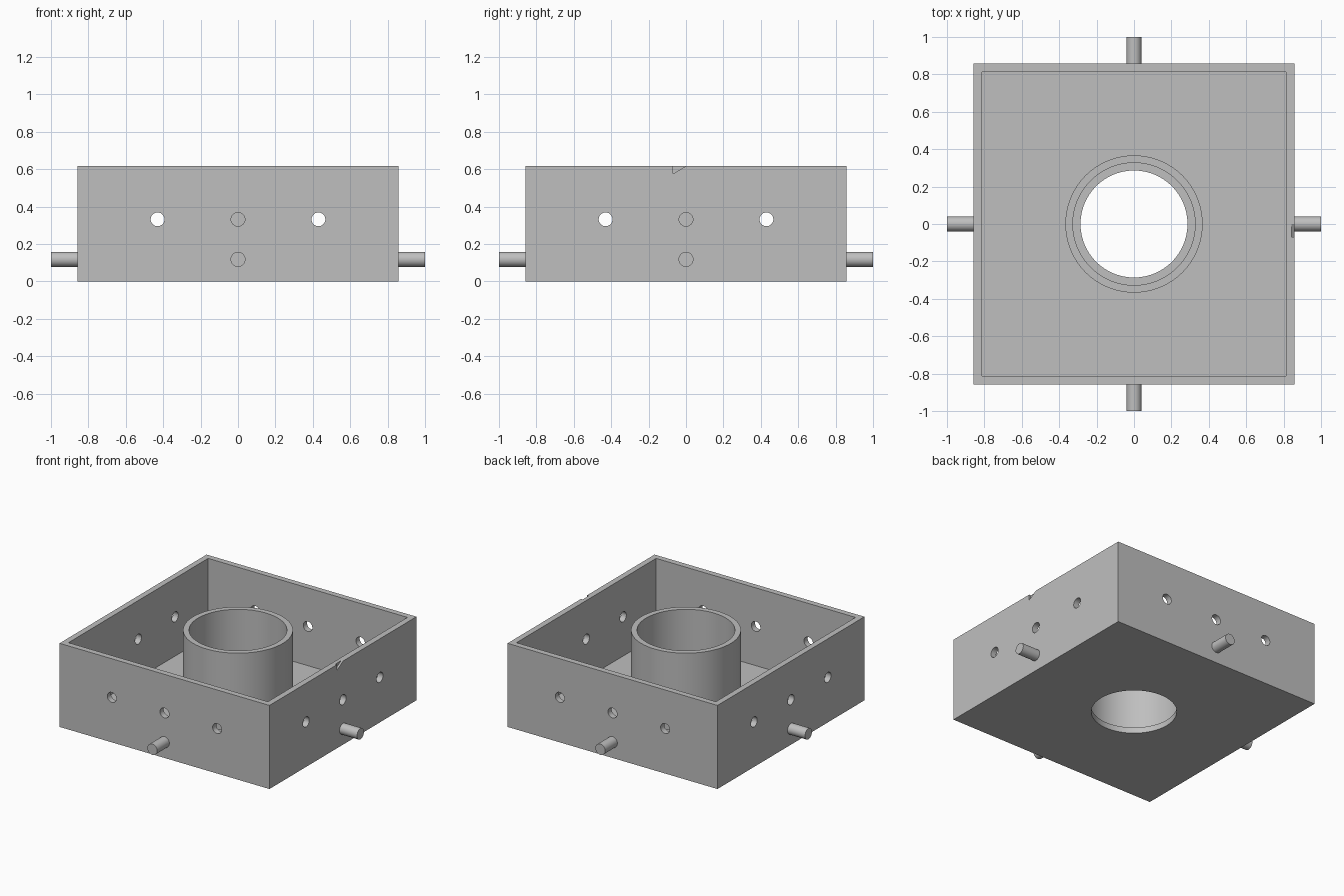
import bpy
import bmesh
from math import pi, radians
from mathutils import Vector

if "Cube" in bpy.data.objects:
    bpy.data.objects.remove(bpy.data.objects["Cube"], do_unlink=True)

HALF, HEIGHT, WALL = 0.857, 0.617, 0.043
TUBE_OUT, TUBE_IN, FLOOR_HOLE = 0.367, 0.327, 0.286
HOLE_Z, HOLE_R, HOLE_STEP = 0.332, 0.037, 0.43
PEG_Z, PEG_R = 0.118, 0.04

grey = bpy.data.materials.new("plain_grey")
grey.use_nodes = True
colour = (0.52, 0.52, 0.52, 1)
grey.diffuse_color = colour
grey.node_tree.nodes["Principled BSDF"].inputs["Base Color"].default_value = colour


def finish(name):
    obj = bpy.context.object
    obj.name = name
    bpy.ops.object.transform_apply(location=True, rotation=True, scale=True)
    obj.data.materials.clear()
    obj.data.materials.append(grey)
    return obj


def box(name, half, z0, z1):
    bpy.ops.mesh.primitive_cube_add(size=1, location=(0, 0, (z0 + z1) / 2))
    bpy.context.object.scale = (2 * half, 2 * half, z1 - z0)
    return finish(name)


def rod(name, radius, start, end, sides=48):
    a, b = Vector(start), Vector(end)
    bpy.ops.mesh.primitive_cylinder_add(
        vertices=sides, radius=radius, depth=(b - a).length, location=(a + b) / 2,
        rotation=(b - a).to_track_quat('Z', 'Y').to_euler())
    return finish(name)


def cut(target, cutter):
    cutter.hide_render = True
    mod = target.modifiers.new("cut", 'BOOLEAN')
    mod.operation = 'DIFFERENCE'
    mod.solver = 'EXACT'
    mod.object = cutter
    select(target)
    bpy.ops.object.modifier_apply(modifier=mod.name)
    bpy.data.objects.remove(cutter, do_unlink=True)


def select(obj):
    bpy.ops.object.select_all(action='DESELECT')
    obj.select_set(True)
    bpy.context.view_layer.objects.active = obj


def smooth(obj):
    select(obj)
    bpy.ops.object.shade_smooth_by_angle(angle=radians(30))


# Open square tray with a round opening in its floor
tray = box("tray", HALF, 0, HEIGHT)
cut(tray, box("cavity_cutter", HALF - WALL, WALL, HEIGHT + 0.2))
cut(tray, rod("floor_cutter", FLOOR_HOLE, (0, 0, -0.1), (0, 0, 0.2), 96))

# Three holes through each wall
for s in (-HOLE_STEP, 0, HOLE_STEP):
    cut(tray, rod("hole_cutter", HOLE_R, (s, -1, HOLE_Z), (s, 1, HOLE_Z), 32))
    cut(tray, rod("hole_cutter", HOLE_R, (-1, s, HOLE_Z), (1, s, HOLE_Z), 32))

# Small sloped marker notch in the outside of the +x wall
bm = bmesh.new()
corners = [(-0.07, 0.575), (0.07, 0.659), (-0.07, 0.659)]
face = bm.faces.new([bm.verts.new((0.843, y, z)) for y, z in corners])
ext = bmesh.ops.extrude_face_region(bm, geom=[face])
bmesh.ops.translate(bm, vec=(0.1, 0, 0),
                    verts=[g for g in ext["geom"] if isinstance(g, bmesh.types.BMVert)])
bmesh.ops.recalc_face_normals(bm, faces=bm.faces)
mesh = bpy.data.meshes.new("notch_cutter")
bm.to_mesh(mesh)
bm.free()
mesh.materials.append(grey)
notch = bpy.data.objects.new("notch_cutter", mesh)
bpy.context.collection.objects.link(notch)
cut(tray, notch)
smooth(tray)

# Central tube standing on the floor, level with the rim
tube = rod("central_tube", TUBE_OUT, (0, 0, WALL), (0, 0, HEIGHT), 96)
cut(tube, rod("bore_cutter", TUBE_IN, (0, 0, -0.1), (0, 0, HEIGHT + 0.1), 96))
smooth(tube)

# One peg on each side
for name, d in (("front", (0, -1)), ("back", (0, 1)), ("left", (1, 0)), ("right", (-1, 0))):
    inner = HALF - 0.01
    smooth(rod(name + "_peg", PEG_R, (d[0] * inner, d[1] * inner, PEG_Z), (d[0], d[1], PEG_Z)))
